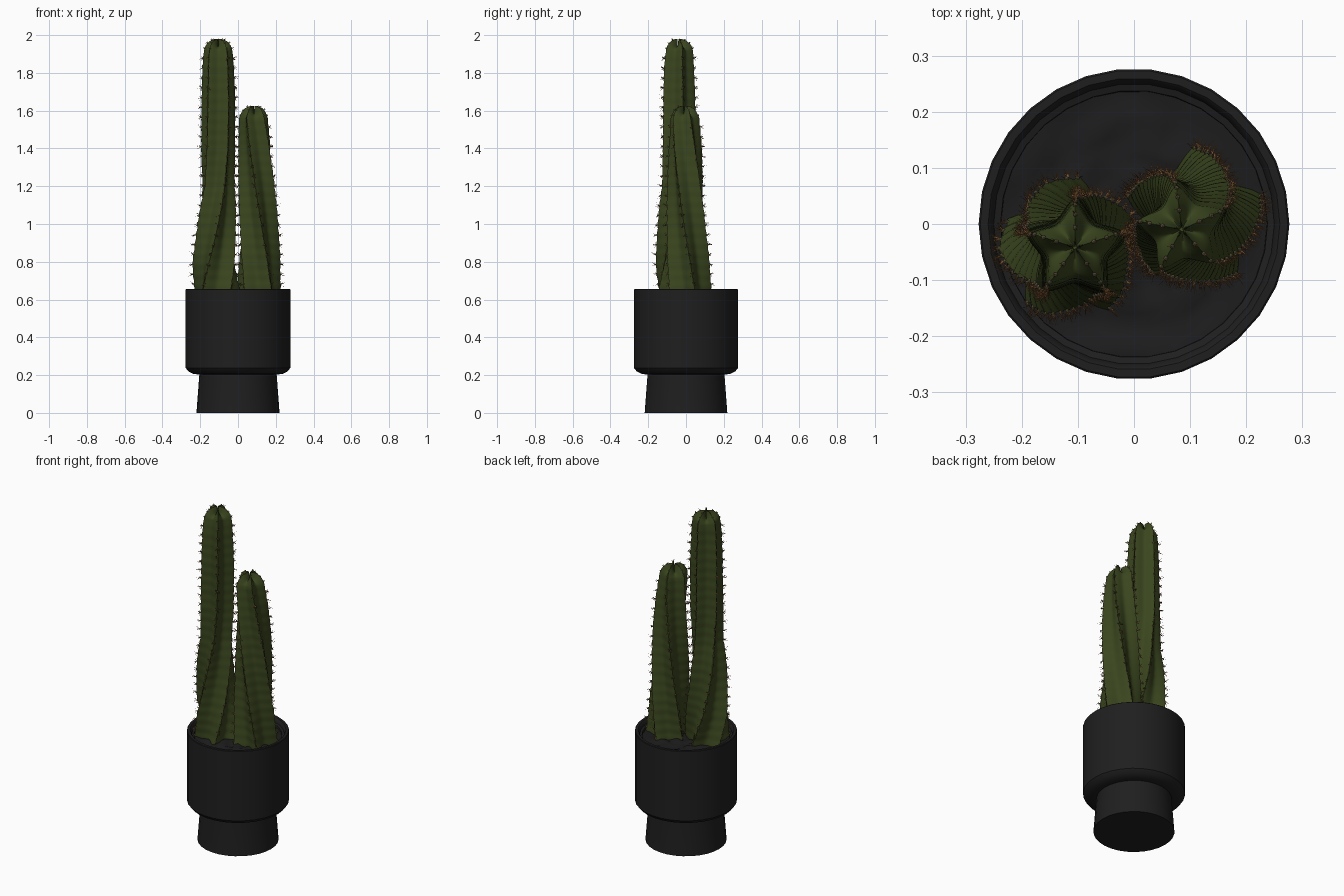
import bpy, bmesh, math, random
from mathutils import Vector, noise

if "Cube" in bpy.data.objects:
    bpy.data.objects.remove(bpy.data.objects["Cube"])

random.seed(4)
RIBS = 5


def material(name, rgb):
    m = bpy.data.materials.new(name)
    m.diffuse_color = (*rgb, 1)
    m.use_nodes = True
    m.node_tree.nodes["Principled BSDF"].inputs["Base Color"].default_value = m.diffuse_color
    return m


BLACK = material("matte black", (0.0135, 0.0135, 0.0135))
SOIL = material("dark soil", (0.012, 0.012, 0.013))
GREEN = material("cactus green", (0.042, 0.060, 0.013))
BROWN = material("spine brown", (0.22, 0.10, 0.035))
TAN = material("areole tan", (0.15, 0.12, 0.065))


def make(name, bm, mat, angle=None):
    bmesh.ops.recalc_face_normals(bm, faces=bm.faces)
    me = bpy.data.meshes.new(name)
    bm.to_mesh(me)
    bm.free()
    ob = bpy.data.objects.new(name, me)
    bpy.context.collection.objects.link(ob)
    me.materials.append(mat)
    if angle:
        bpy.ops.object.select_all(action='DESELECT')
        ob.select_set(True)
        bpy.context.view_layer.objects.active = ob
        bpy.ops.object.shade_smooth_by_angle(angle=math.radians(angle))
    return ob


def skin(bm, rings, cap_start=True, cap_end=True):
    """Bridge rings of points into a tube."""
    vs = [[bm.verts.new(p) for p in ring] for ring in rings]
    n = len(vs[0])
    for a, b in zip(vs, vs[1:]):
        for i in range(n):
            j = (i + 1) % n
            bm.faces.new((a[i], a[j], b[j], b[i]))
    if cap_start:
        bm.faces.new(vs[0][::-1])
    if cap_end:
        bm.faces.new(vs[-1])


def circle(r, z, n=30):
    return [(r * math.cos(2 * math.pi * i / n), r * math.sin(2 * math.pi * i / n), z) for i in range(n)]


# pot: tapered foot with a wide stepped bowl and a hollow rim
def lathe(name, profile):
    bm = bmesh.new()
    skin(bm, [circle(r, z) for r, z in profile])
    make(name, bm, BLACK, 35)


lathe("pot_foot", [(0.22, 0), (0.205, 0.2), (0.205, 0.215)])
lathe("pot_bowl", [(0.205, 0.203), (0.235, 0.206), (0.262, 0.219), (0.277, 0.238),
                   (0.277, 0.652), (0.274, 0.655), (0.26, 0.655), (0.255, 0.65),
                   (0.25, 0.632), (0.238, 0.628), (0.236, 0.59)])

# soil: lumpy disc just under the rim
bm = bmesh.new()
rings = [circle(0.24 * k / 12, 0.612, 40) for k in range(12, 0, -1)]
rings = [[(x, y, z + 0.02 * noise.noise(Vector((x * 20, y * 20, 0)))) for x, y, z in r] for r in rings]
skin(bm, rings, cap_start=False)
make("soil", bm, SOIL, 60)


def sample(keys, z):
    """Interpolate the (z, x, y, radius, twist) keys at height z."""
    for a, b in zip(keys, keys[1:]):
        if z <= b[0]:
            t = (z - a[0]) / (b[0] - a[0])
            return [p + (q - p) * t for p, q in zip(a, b)]
    return list(keys[-1])


def rib_point(key, ang, u, wob=1.0, drop=0.0):
    z, x, y, r, tw = key
    valley = math.sin(math.pi * abs(u))
    rr = r * wob * (1 - 0.36 * valley)
    a = ang + math.radians(tw)
    return Vector((x + rr * math.cos(a), y + rr * math.sin(a), z - drop * valley))


def spine(bm, base, d, length, w=0.0012):
    side = d.orthogonal().normalized()
    other = d.cross(side)
    tip = bm.verts.new(base + d * length)
    ring = [bm.verts.new(base + (side * math.cos(k * 2.094) + other * math.sin(k * 2.094)) * w)
            for k in range(3)]
    for k in range(3):
        bm.faces.new((ring[k], ring[(k + 1) % 3], tip))


# cactus: twisted star-section column with spine clusters along each rib
def cactus(name, keys, dome):
    top = keys[-1][0]
    zs = [keys[0][0] + 0.0125 * i for i in range(int((top - keys[0][0]) / 0.0125))] + [top]
    stations = [sample(keys, z) for z in zs]
    for dz, f in dome:
        k = list(keys[-1])
        k[0] += dz
        k[3] *= f
        stations.append(k)
    per = 12
    bm = bmesh.new()
    rings = []
    for s in stations:
        wob = 1 + 0.015 * math.sin(s[0] * 2 * math.pi / 0.055) + 0.03 * noise.noise(Vector((s[1] * 9, 3, s[0] * 6)))
        # grooves sink between the ribs as the dome closes
        rise = max(0, s[0] - top) / 0.064
        ring = []
        for i in range(RIBS * per):
            u = ((i + per / 2) % per) / per - 0.5
            ring.append(rib_point(s, 2 * math.pi * i / (RIBS * per), u, wob, 0.04 * rise))
        rings.append(ring)
    skin(bm, rings)
    make(name, bm, GREEN, 50)

    # areoles and spines
    sp, ar = bmesh.new(), bmesh.new()
    step = 0.052
    marks = [keys[0][0] + 0.03 + step * i for i in range(int((top - keys[0][0] - 0.03) / step) + 1)]
    spots = [sample(keys, z) for z in marks] + stations[-len(dome):-1:2]
    for s in spots:
        rise = max(0, s[0] - top)
        for rib in range(RIBS):
            ang = 2 * math.pi * rib / RIBS
            p = rib_point(s, ang, 0)
            a = ang + math.radians(s[4])
            out = Vector((math.cos(a), math.sin(a), rise * 12)).normalized()
            geo = bmesh.ops.create_icosphere(ar, subdivisions=1, radius=0.0045)
            for v in geo['verts']:
                v.co += p
            for k in range(10 if rise == 0 else 4):
                d = out + Vector([random.uniform(-0.9, 0.9) for _ in range(3)])
                length = random.uniform(0.015, 0.029) if rise == 0 else 0.012
                spine(sp, p, d.normalized(), length)
    make(name + "_spines", sp, BROWN)
    make(name + "_areoles", ar, TAN)


DOME = [(0.015, 0.95), (0.03, 0.86), (0.043, 0.74), (0.053, 0.6), (0.06, 0.44), (0.064, 0.27), (0.064, 0.06)]

cactus("tall_cactus", [(0.60, -0.108, -0.043, 0.126, 10), (0.80, -0.119, -0.043, 0.121, 38),
                       (1.00, -0.116, -0.043, 0.107, 60), (1.20, -0.108, -0.043, 0.092, 78),
                       (1.40, -0.106, -0.044, 0.094, 88), (1.65, -0.104, -0.045, 0.094, 90),
                       (1.85, -0.105, -0.045, 0.086, 90), (1.915, -0.105, -0.042, 0.080, 90)], DOME)
cactus("short_cactus", [(0.60, 0.108, 0.012, 0.124, 92), (0.80, 0.108, 0.010, 0.118, 78),
                        (1.00, 0.106, 0.006, 0.108, 63), (1.25, 0.100, 0.000, 0.099, 45),
                        (1.42, 0.093, -0.005, 0.091, 33), (1.560, 0.085, -0.010, 0.079, 25)], DOME)
